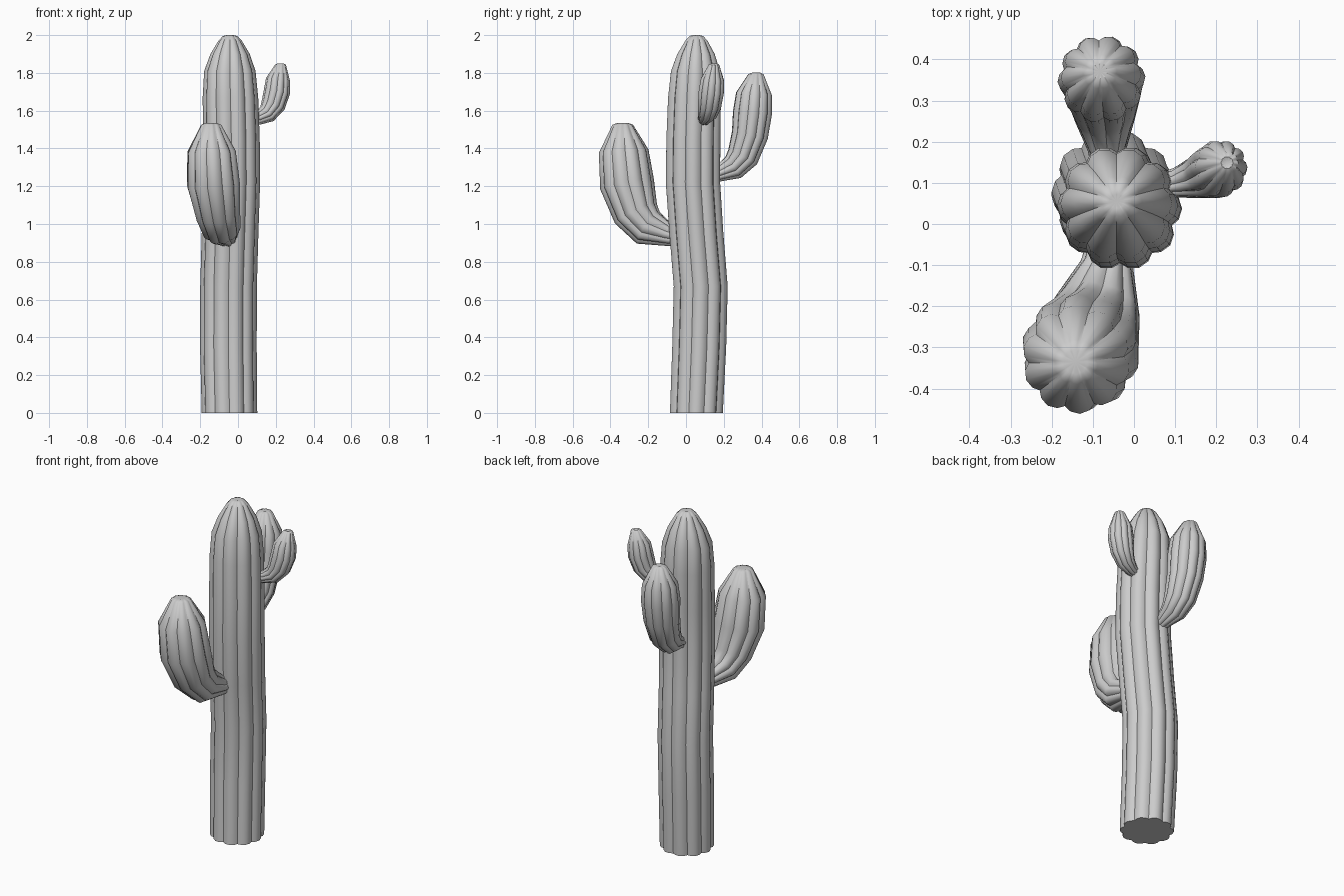
import bpy, bmesh
from math import cos, sin, radians
from mathutils import Vector

RIBS = 10
# One rib: (angle in degrees, radius factor) from valley over the peak
RIB = [(-18, 0.88), (-10.5, 0.96), (0, 1.0), (10.5, 0.96)]


def ribbed_stem(name, rings, side, upright=False):
    """Sweep a ribbed section along (x, y, z, radius) rings; side is the fixed ring axis."""
    bm = bmesh.new()
    side = Vector(side).normalized()
    pts = [Vector(r[:3]) for r in rings]
    loops = []
    for i, p in enumerate(pts):
        t = (pts[min(i + 1, len(pts) - 1)] - pts[max(i - 1, 0)]).normalized()
        if upright or i >= len(pts) - 2:
            t = Vector((0, 0, 1))
        s = (side - t * side.dot(t)).normalized()
        v = t.cross(s)
        loop = []
        for k in range(RIBS):
            for a, f in RIB:
                a = radians(a + k * 360 / RIBS)
                loop.append(bm.verts.new(p + (s * cos(a) + v * sin(a)) * rings[i][3] * f))
        loops.append(loop)
    n = len(loops[0])
    for a, b in zip(loops, loops[1:]):
        for j in range(n):
            k = (j + 1) % n
            bm.faces.new((a[j], a[k], b[k], b[j]))
    # Flat base and slightly dimpled tip
    bm.faces.new(loops[0][::-1])
    tip = bm.verts.new(pts[-1] - Vector((0, 0, 0.006)))
    for j in range(n):
        bm.faces.new((loops[-1][j], loops[-1][(j + 1) % n], tip))
    bmesh.ops.recalc_face_normals(bm, faces=bm.faces)
    mesh = bpy.data.meshes.new(name)
    bm.to_mesh(mesh)
    bm.free()
    obj = bpy.data.objects.new(name, mesh)
    bpy.context.collection.objects.link(obj)
    bpy.ops.object.select_all(action='DESELECT')
    obj.select_set(True)
    bpy.context.view_layer.objects.active = obj
    bpy.ops.object.shade_smooth_by_angle(angle=radians(45))
    return obj


# Trunk, gently bent
ribbed_stem("trunk", [
    (-0.045, 0.055, 0.00, 0.147), (-0.051, 0.070, 0.35, 0.150),
    (-0.050, 0.078, 0.67, 0.150), (-0.042, 0.055, 0.95, 0.150),
    (-0.034, 0.037, 1.22, 0.151), (-0.035, 0.039, 1.45, 0.150),
    (-0.040, 0.045, 1.67, 0.147), (-0.043, 0.050, 1.81, 0.136),
    (-0.042, 0.053, 1.90, 0.104), (-0.042, 0.055, 1.97, 0.062),
    (-0.042, 0.055, 1.995, 0.038), (-0.042, 0.055, 2.00, 0.018)],
    (1, 0, 0), upright=True)

# Large low front arm
ribbed_stem("front_arm", [
    (-0.055, -0.02, 0.925, 0.050), (-0.065, -0.10, 0.945, 0.065),
    (-0.088, -0.20, 0.98, 0.105), (-0.107, -0.265, 1.055, 0.123),
    (-0.130, -0.312, 1.21, 0.145), (-0.140, -0.330, 1.385, 0.132),
    (-0.142, -0.335, 1.525, 0.055), (-0.142, -0.335, 1.535, 0.030)],
    (1, -0.25, 0))

# Middle back arm
ribbed_stem("back_arm", [
    (-0.060, 0.12, 1.25, 0.040), (-0.065, 0.18, 1.27, 0.047),
    (-0.070, 0.25, 1.30, 0.072), (-0.073, 0.300, 1.355, 0.088),
    (-0.077, 0.338, 1.47, 0.100), (-0.079, 0.352, 1.59, 0.107),
    (-0.080, 0.360, 1.69, 0.098), (-0.083, 0.370, 1.793, 0.042),
    (-0.083, 0.371, 1.802, 0.020)],
    (1, 0.06, 0))

# Small high right arm
ribbed_stem("right_arm", [
    (0.060, 0.092, 1.55, 0.030), (0.105, 0.100, 1.56, 0.037),
    (0.153, 0.113, 1.583, 0.052), (0.186, 0.125, 1.63, 0.065),
    (0.206, 0.134, 1.70, 0.070), (0.212, 0.140, 1.765, 0.064),
    (0.225, 0.148, 1.843, 0.029), (0.226, 0.149, 1.85, 0.015)],
    (0.3, -1, 0))
